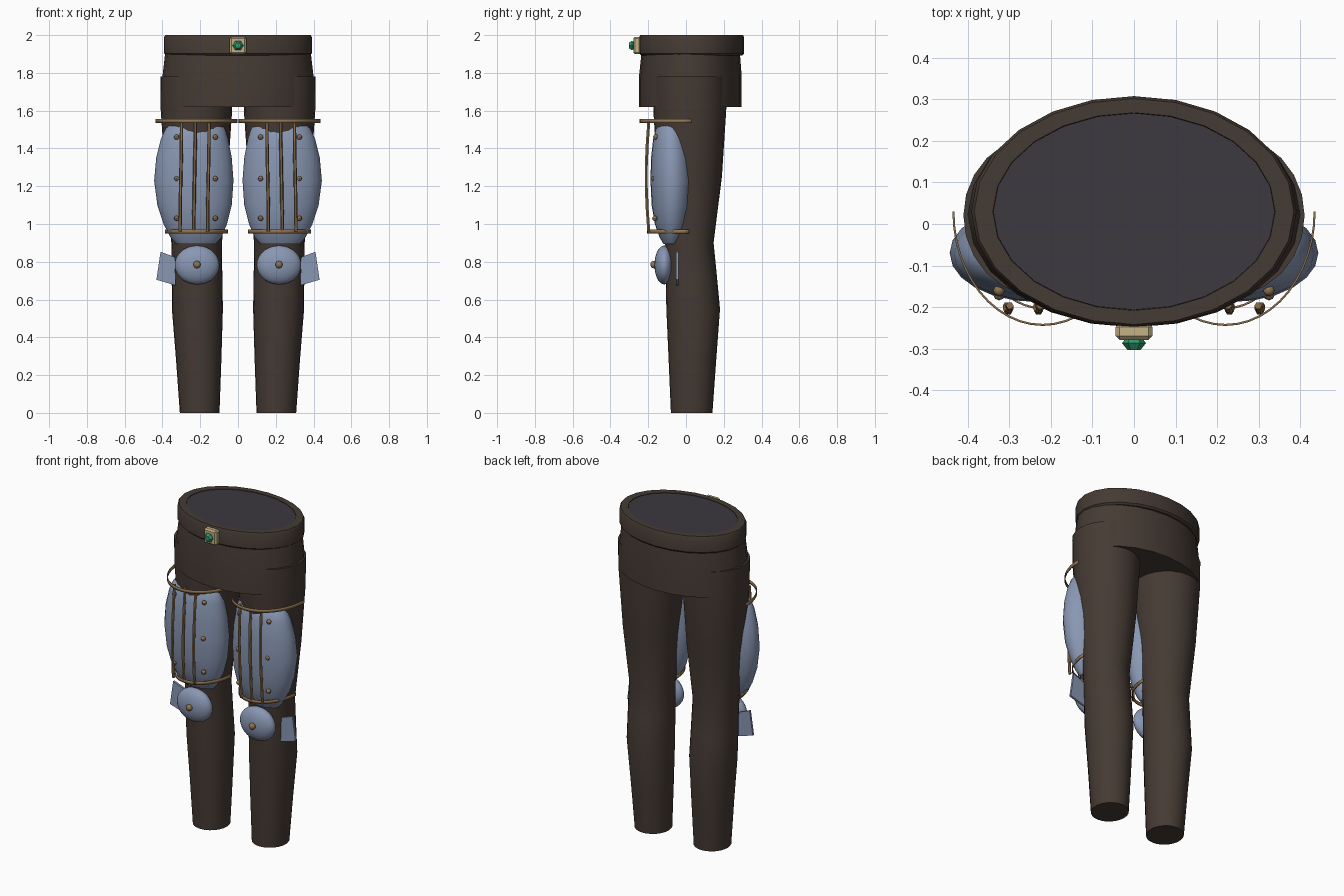
import bpy, bmesh
from math import sin, cos, pi, radians
from mathutils import Matrix, Vector

if "Cube" in bpy.data.objects:
    bpy.data.objects.remove(bpy.data.objects["Cube"])


def material(name, rgb):
    m = bpy.data.materials.new(name)
    m.diffuse_color = (*rgb, 1)
    m.use_nodes = True
    m.node_tree.nodes["Principled BSDF"].inputs["Base Color"].default_value = m.diffuse_color
    return m


CLOTH = material("dark_cloth", (0.06, 0.043, 0.034))
LINING = material("lining", (0.045, 0.04, 0.05))
STEEL = material("blue_steel", (0.25, 0.31, 0.45))
BRONZE = material("bronze", (0.27, 0.17, 0.08))
BRASS = material("pale_brass", (0.56, 0.44, 0.23))
GEM = material("green_gem", (0.03, 0.32, 0.15))


def finish(name, bm, mat, mirror=False, smooth=40):
    bmesh.ops.recalc_face_normals(bm, faces=bm.faces)
    me = bpy.data.meshes.new(name)
    bm.to_mesh(me)
    bm.free()
    me.materials.append(mat)
    ob = bpy.data.objects.new(name, me)
    bpy.context.collection.objects.link(ob)
    if smooth:
        bpy.ops.object.select_all(action='DESELECT')
        ob.select_set(True)
        bpy.context.view_layer.objects.active = ob
        bpy.ops.object.shade_smooth_by_angle(angle=radians(smooth))
    if mirror:
        ob.modifiers.new("mirror", 'MIRROR').use_mirror_merge = False
    return ob


def add_loft(bm, sections, sides):
    """Closed skin through elliptical sections (z, cx, cy, rx, ry)."""
    rings = [[bm.verts.new((cx + rx * cos(2 * pi * i / sides),
                            cy + ry * sin(2 * pi * i / sides), z))
              for i in range(sides)] for z, cx, cy, rx, ry in sections]
    for a, b in zip(rings, rings[1:]):
        for i in range(sides):
            j = (i + 1) % sides
            bm.faces.new((a[i], a[j], b[j], b[i]))
    bm.faces.new(rings[0][::-1])
    bm.faces.new(rings[-1])


def loft(name, sections, mat, sides=24, **kw):
    bm = bmesh.new()
    add_loft(bm, sections, sides)
    return finish(name, bm, mat, **kw)


def ellipsoids(name, items, mat, u, v):
    """Items are (centre, radii)."""
    bm = bmesh.new()
    for c, r in items:
        bmesh.ops.create_uvsphere(bm, u_segments=u, v_segments=v, radius=1,
                                  matrix=Matrix.Translation(c) @ Matrix.Diagonal((*r, 1)))
    return finish(name, bm, mat, mirror=True)


# Hips, belt and the dark lining that closes the waist
loft("hips", [(1.62, 0, 0.023, 0.40, 0.272), (1.78, 0, 0.023, 0.40, 0.272),
              (1.91, 0, 0.025, 0.385, 0.26)], CLOTH)
loft("belt", [(1.893, 0, 0.03, 0.38, 0.268), (1.903, 0, 0.03, 0.392, 0.278),
              (1.988, 0, 0.03, 0.392, 0.278), (2.0, 0, 0.03, 0.385, 0.272),
              (2.0, 0, 0.03, 0.34, 0.238), (1.985, 0, 0.03, 0.338, 0.237)], CLOTH, smooth=30)
loft("waist_lining", [(1.985, 0, 0.03, 0.339, 0.237), (1.997, 0, 0.03, 0.339, 0.237)], LINING)

# Legs
loft("leg", [(0, 0.203, 0.03, 0.105, 0.11), (0.28, 0.208, 0.034, 0.12, 0.126),
             (0.55, 0.215, 0.038, 0.135, 0.142), (0.72, 0.217, 0.028, 0.134, 0.136),
             (0.9, 0.219, 0.018, 0.134, 0.128), (1.25, 0.22, 0.02, 0.165, 0.17),
             (1.6, 0.22, 0.02, 0.189, 0.193), (1.78, 0.22, 0.02, 0.191, 0.196)],
     CLOTH, mirror=True)

# Thigh armour
loft("thigh_plate", [(0.895, 0.222, -0.075, 0.105, 0.045), (0.93, 0.223, -0.075, 0.135, 0.065),
                     (1.0, 0.226, -0.073, 0.168, 0.092), (1.1, 0.23, -0.072, 0.197, 0.11),
                     (1.23, 0.234, -0.07, 0.21, 0.118), (1.35, 0.233, -0.073, 0.2, 0.112),
                     (1.45, 0.23, -0.077, 0.178, 0.097), (1.51, 0.226, -0.08, 0.155, 0.078),
                     (1.535, 0.224, -0.08, 0.12, 0.058)], STEEL, mirror=True)


# Half-ring bands above and below the thigh plate
def band(name, z, rx, ry, cy):
    bm = bmesh.new()
    n = 24
    rows = [[bm.verts.new((0.22 + rx * cos(pi + pi * i / n), cy + ry * sin(pi + pi * i / n), h))
             for i in range(n + 1)] for h in (z - 0.01, z + 0.01)]
    for i in range(n):
        bm.faces.new((rows[0][i], rows[0][i + 1], rows[1][i + 1], rows[1][i]))
    ob = finish(name, bm, BRONZE)
    s = ob.modifiers.new("thickness", 'SOLIDIFY')
    s.thickness, s.offset = 0.005, 0
    ob.modifiers.new("mirror", 'MIRROR').use_mirror_merge = False


band("upper_band", 1.545, 0.215, 0.273, 0.03)
band("lower_band", 0.96, 0.165, 0.218, 0.015)

# Three bowed ribs per thigh
bm = bmesh.new()
for x in (0.157, 0.23, 0.303):
    add_loft(bm, [(0.96 + 0.58 * t, x + 0.004 * cos(pi * t), -0.197 - 0.014 * sin(pi * t),
                   0.009, 0.009) for t in (0, 0.2, 0.4, 0.6, 0.8, 1)], 6)
finish("thigh_ribs", bm, BRONZE, mirror=True)

# Rivets
ellipsoids("thigh_rivets", [((x, y, z), (0.014,) * 3) for x in (0.12, 0.325)
                            for z, y in ((1.03, -0.165), (1.24, -0.17), (1.46, -0.16))],
           BRONZE, 8, 6)

# Knee cap, its stud and side fin
ellipsoids("knee_cap", [((0.217, -0.115, 0.783), (0.118, 0.052, 0.103))], STEEL, 24, 14)
ellipsoids("knee_stud", [((0.217, -0.17, 0.785), (0.02, 0.018, 0.02))], BRONZE, 10, 8)
bm = bmesh.new()
fin = bm.faces.new([bm.verts.new((x, -0.052, z)) for x, z in
                    ((0.33, 0.675), (0.432, 0.705), (0.41, 0.853), (0.335, 0.825))])
ext = bmesh.ops.extrude_face_region(bm, geom=[fin])
bmesh.ops.translate(bm, vec=Vector((0, 0.013, 0)),
                    verts=[g for g in ext["geom"] if isinstance(g, bmesh.types.BMVert)])
finish("knee_fin", bm, STEEL, mirror=True, smooth=0)

# Buckle with a faceted gem
bm = bmesh.new()
bmesh.ops.create_cube(bm, size=1, matrix=Matrix.Translation((0, -0.259, 1.945))
                      @ Matrix.Diagonal((0.088, 0.04, 0.092, 1)))
bmesh.ops.bevel(bm, geom=bm.edges[:], offset=0.009, segments=1, affect='EDGES')
finish("buckle", bm, BRASS, smooth=0)
gem = loft("gem", [(0.27, 0, 1.945, 0.016, 0.016), (0.287, 0, 1.945, 0.029, 0.029),
                   (0.303, 0, 1.945, 0.016, 0.016)], GEM, sides=6, smooth=0)
gem.data.transform(Matrix.Rotation(radians(90), 4, 'X'))
